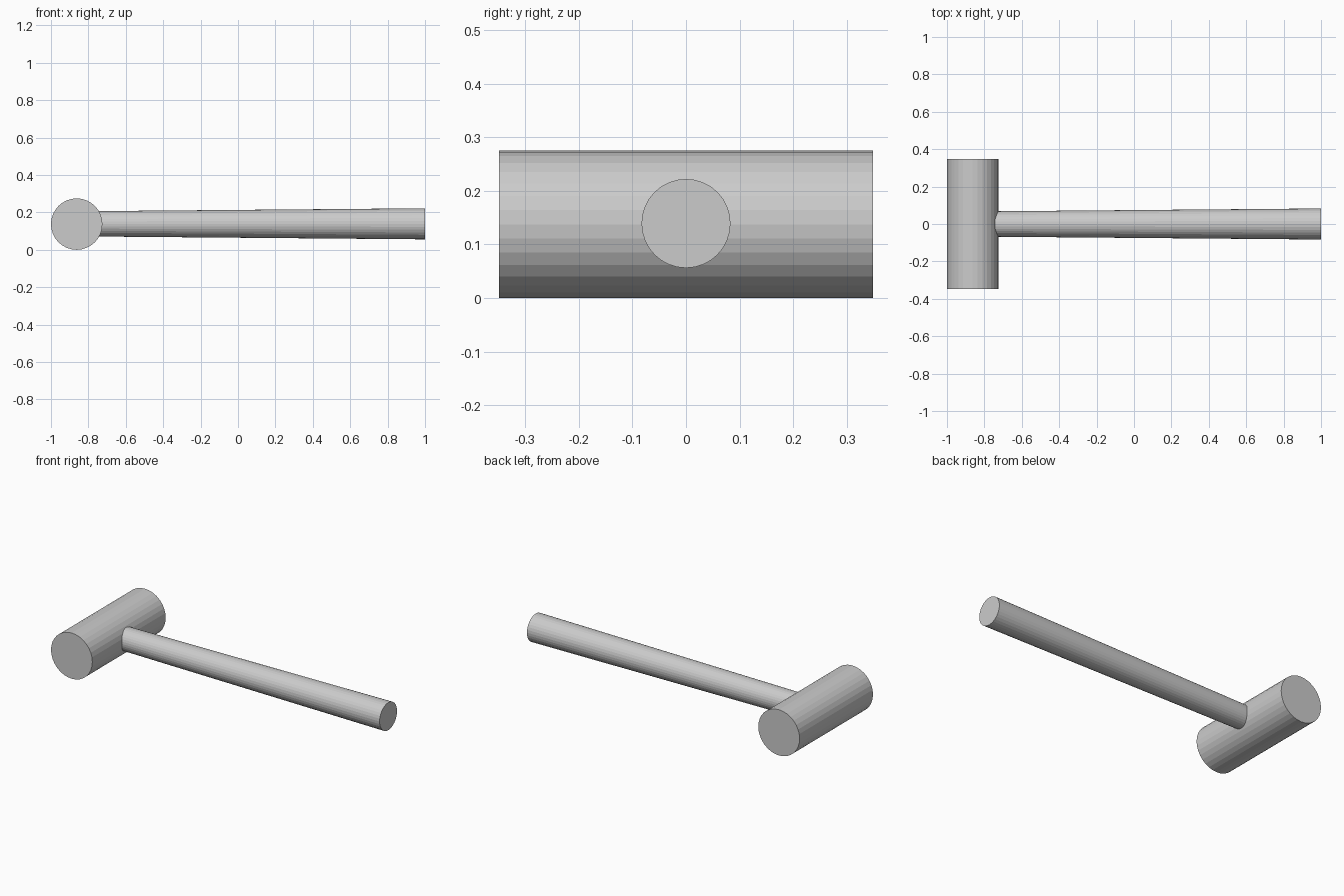
import bpy
from math import pi

if "Cube" in bpy.data.objects:
    bpy.data.objects.remove(bpy.data.objects["Cube"])

HEAD_R = 0.1375
HEAD_X = -1 + HEAD_R


def tapered_rod(name, r_start, r_end, length, location, rotation):
    bpy.ops.mesh.primitive_cone_add(vertices=32, radius1=r_start, radius2=r_end,
                                    depth=length, location=location, rotation=rotation)
    obj = bpy.context.object
    obj.name = name
    return obj


# Mallet head: cylinder lying along y
tapered_rod("mallet_head", HEAD_R, HEAD_R, 0.697, (HEAD_X, 0, HEAD_R), (pi / 2, 0, 0))

# Handle: slightly flared rod from the middle of the head out to x = 1
tapered_rod("handle", 0.067, 0.083, 1 - HEAD_X, ((1 + HEAD_X) / 2, 0, 0.139), (0, pi / 2, 0))
